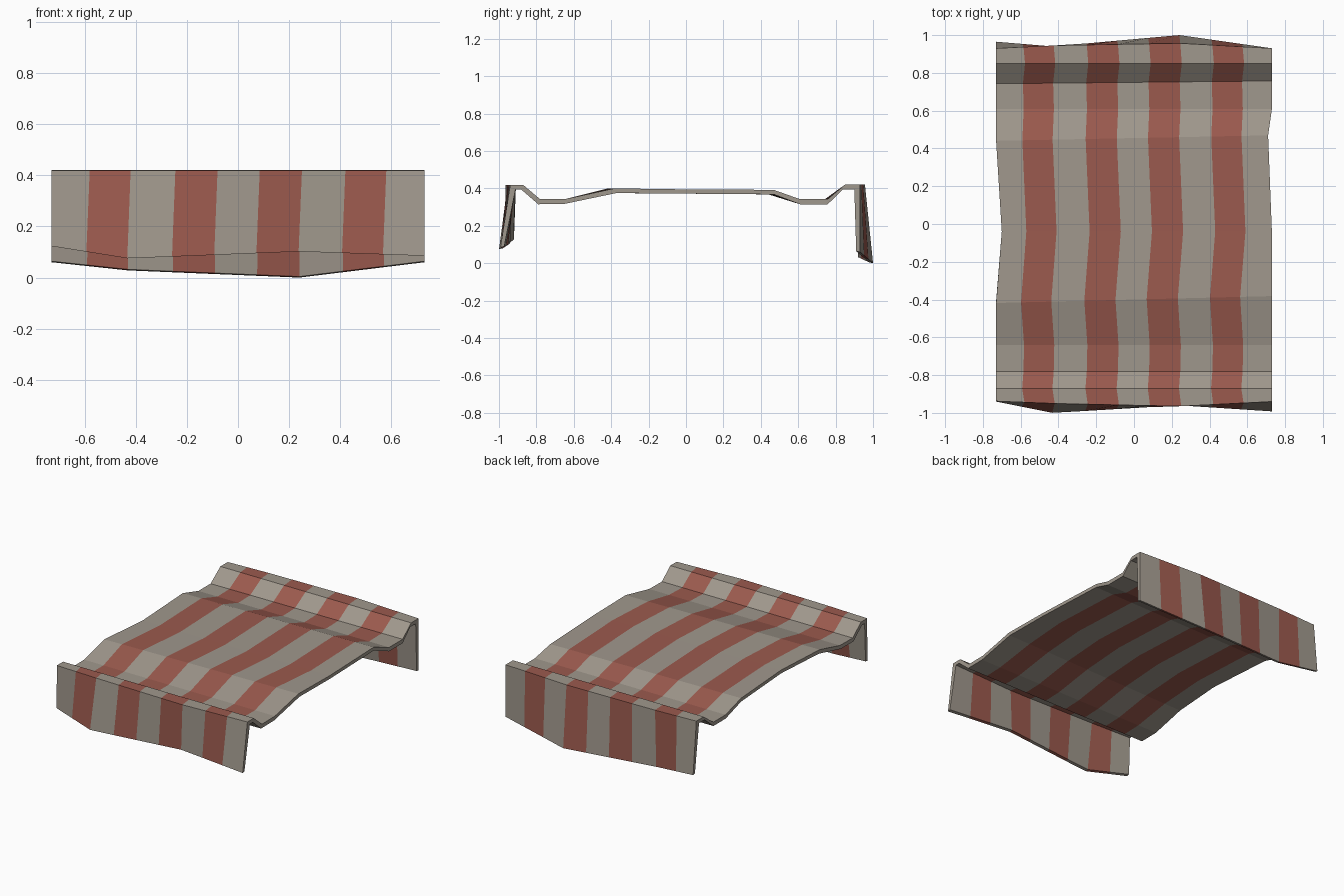
import bpy, bmesh

if "Cube" in bpy.data.objects:
    bpy.data.objects.remove(bpy.data.objects["Cube"])

def material(name, rgb):
    m = bpy.data.materials.new(name)
    m.diffuse_color = (*rgb, 1)
    m.use_nodes = True
    m.node_tree.nodes["Principled BSDF"].inputs["Base Color"].default_value = m.diffuse_color
    return m

# Edges of the four stripes across the cloth
STRIPES = [-.585, -.425, -.25, -.085, .08, .245, .415, .575]

# Cross rows from front to back:
# top y, top z, underside y, underside z, left x, right x, stripe shift, skew
ROWS = [
    (-.95, .418, -.922, .393, -.73, .73, .005, 0),
    (-.87, .418, -.88, .393, -.73, .73, -.007, 0),
    (-.78, .342, -.79, .315, -.73, .73, 0, 0),
    (-.64, .344, -.65, .317, -.73, .73, .003, 0),
    (-.40, .400, -.39, .375, -.73, .73, -.013, .025),
    (-.04, .395, -.04, .372, -.70, .73, .015, 0),
    (.455, .392, .455, .368, -.73, .71, -.006, .02),
    (.61, .342, .61, .315, -.73, .73, .001, 0),
    (.75, .342, .75, .315, -.73, .73, -.003, .01),
    (.85, .420, .84, .395, -.73, .73, .008, 0),
    (.945, .420, .915, .395, -.73, .73, 0, 0),
]
# Hanging flaps: x, bottom y, bottom z, top y
FRONT = [(-.73, -.94, .123, -.938), (-.43, -1.0, .075, -.95),
         (.24, -.96, .102, -.965), (.73, -.992, .085, -.94)]
BACK = [(-.73, .965, .06, .93), (-.43, .94, .028, .945),
        (.24, 1.0, .0, .957), (.73, .93, .06, .93)]

def along(table, x, k):
    for a, b in zip(table, table[1:]):
        if x <= b[0]:
            t = max(0, (x - a[0]) / (b[0] - a[0]))
            return a[k] + t * (b[k] - a[k])
    return table[-1][k]

def xs_of(left, right, shift):
    return [left] + [s + shift for s in STRIPES] + [right]

def hem(table, sign, shift):
    xs = xs_of(-.73, .73, shift)
    top = [(x, along(table, x, 1), along(table, x, 2)) for x in xs]
    under = [(x, y - sign * .02, z + .004) for x, y, z in top]
    return top, under

# Collect outer and inner surface rows
outer, inner = [], []
def add(pair):
    outer.append(pair[0])
    inner.append(pair[1])

add(hem(FRONT, -1, -.008))
for i, (y, z, yu, zu, l, r, shift, skew) in enumerate(ROWS):
    xs = xs_of(l, r, shift)
    table = FRONT if i == 0 else BACK if i == len(ROWS) - 1 else None
    top = [(x, along(table, x, 3) if table else y + skew * x, z) for x in xs]
    under = [(x, p[1] + yu - y, zu) for x, p in zip(xs, top)]
    add((top, under))
add(hem(BACK, 1, -.005))

# Striped cloth shell
bm = bmesh.new()
vo = [[bm.verts.new(p) for p in row] for row in outer]
vi = [[bm.verts.new(p) for p in row] for row in inner]
n, m = len(vo), len(vo[0])

def face(verts, stripe):
    bm.faces.new(verts).material_index = stripe

for r in range(n - 1):
    for c in range(m - 1):
        for g in (vo, vi):
            face((g[r][c], g[r][c+1], g[r+1][c+1], g[r+1][c]), c % 2)
    for c in (0, m - 1):      # side edges
        face((vo[r][c], vo[r+1][c], vi[r+1][c], vi[r][c]), 0)
for r in (0, n - 1):          # bottom edges of the flaps
    for c in range(m - 1):
        face((vo[r][c], vo[r][c+1], vi[r][c+1], vi[r][c]), c % 2)
bmesh.ops.recalc_face_normals(bm, faces=bm.faces)

mesh = bpy.data.meshes.new("striped_cloth")
bm.to_mesh(mesh)
bm.free()
mesh.materials.append(material("warm grey", (.352, .314, .266)))
mesh.materials.append(material("dull red", (.328, .102, .076)))
cloth = bpy.data.objects.new("striped_cloth", mesh)
bpy.context.collection.objects.link(cloth)
